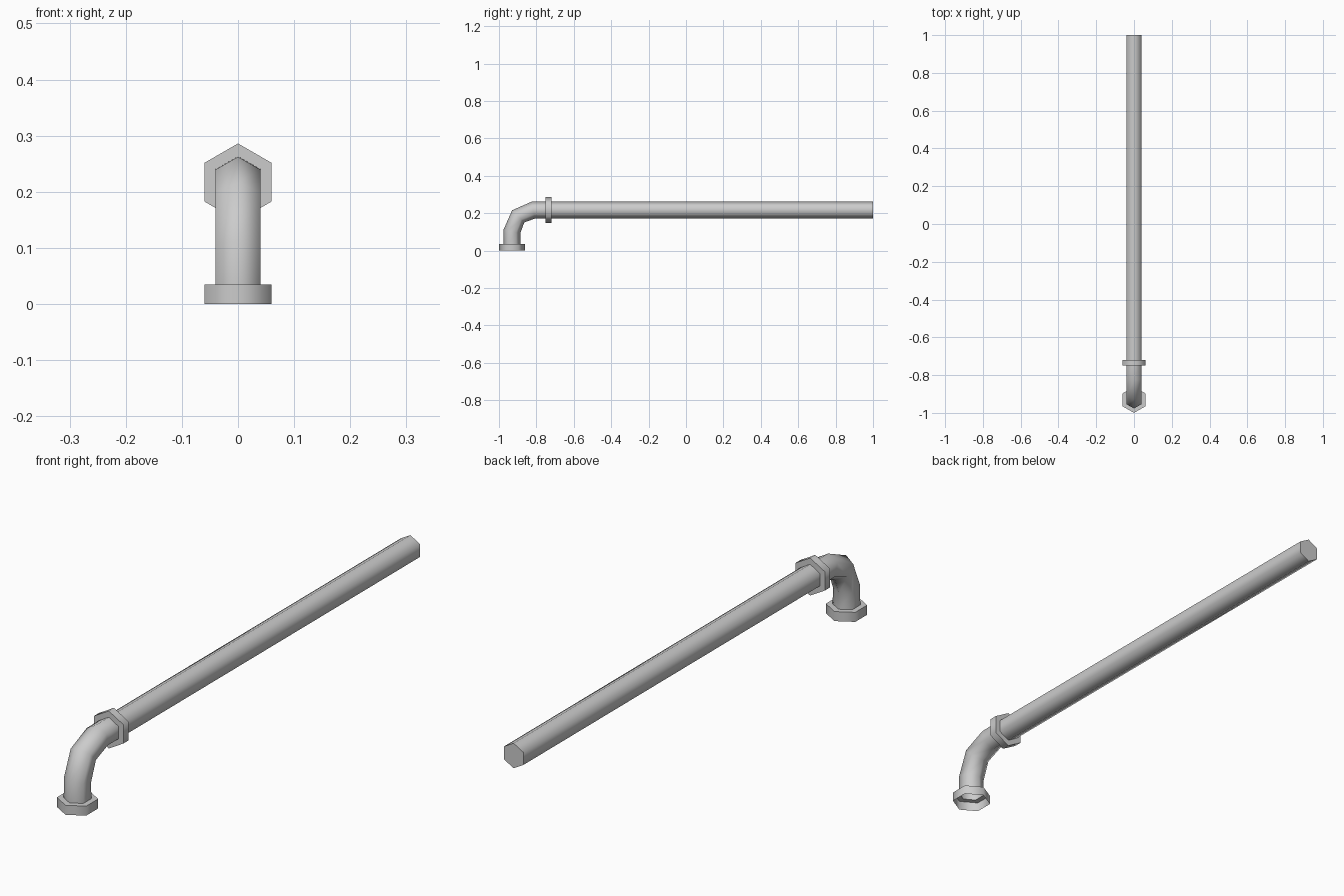
import bpy
import bmesh
import math
from mathutils import Vector

cube = bpy.data.objects.get("Cube")
if cube:
    bpy.data.objects.remove(cube, do_unlink=True)

SIDES = 6
PIPE_R, NUT_R = 0.046, 0.069
INLET_Y = NUT_R - 1          # axis of the upright end
AXIS_Z = 0.217               # axis of the long run
BEND_R = 0.115

metal = bpy.data.materials.new("grey metal")
metal.use_nodes = True
GREY = (0.6, 0.6, 0.6, 1)
metal.diffuse_color = GREY
metal.node_tree.nodes["Principled BSDF"].inputs["Base Color"].default_value = GREY


def sweep(name, stations, cap_end=False):
    """Join hexagonal rings given as (y, z, heading in degrees, radius)."""
    bm = bmesh.new()
    rings = []
    for y, z, heading, radius in stations:
        a = math.radians(heading)
        outer = Vector((0, -math.cos(a), math.sin(a)))
        ring = []
        for k in range(SIDES):
            t = math.tau * k / SIDES
            spoke = outer * math.cos(t) + Vector((math.sin(t), 0, 0))
            ring.append(bm.verts.new(Vector((0, y, z)) + spoke * radius))
        rings.append(ring)
    for a, b in zip(rings, rings[1:]):
        for k in range(SIDES):
            n = (k + 1) % SIDES
            bm.faces.new((a[k], a[n], b[n], b[k]))
    if cap_end:
        bm.faces.new(rings[-1])
    bmesh.ops.remove_doubles(bm, verts=bm.verts, dist=1e-5)
    mesh = bpy.data.meshes.new(name)
    bm.to_mesh(mesh)
    bm.free()
    mesh.materials.append(metal)
    obj = bpy.data.objects.new(name, mesh)
    bpy.context.collection.objects.link(obj)
    bpy.ops.object.select_all(action='DESELECT')
    obj.select_set(True)
    bpy.context.view_layer.objects.active = obj
    bpy.ops.object.shade_smooth_by_angle(angle=math.radians(65))
    return obj


# Base nut, open underneath
sweep("base_nut", [
    (INLET_Y, 0, 0, NUT_R),
    (INLET_Y, 0.035, 0, NUT_R),
    (INLET_Y, 0.035, 0, PIPE_R),
])

# Elbow with two bend segments, mitred at its ends
bend = []
for angle, tilt in ((0, 11.25), (45, 45), (90, 78.75)):
    a = math.radians(angle)
    bend.append((INLET_Y + BEND_R * (1 - math.cos(a)),
                 AXIS_Z - BEND_R * (1 - math.sin(a)), tilt, PIPE_R))
sweep("elbow", [(INLET_Y, 0.035, 0, PIPE_R)] + bend
      + [(-0.735, AXIS_Z, 90, PIPE_R)])

# Collar nut between elbow and long pipe
sweep("collar_nut", [
    (-0.75, AXIS_Z, 90, PIPE_R),
    (-0.75, AXIS_Z, 90, NUT_R),
    (-0.72, AXIS_Z, 90, NUT_R),
    (-0.72, AXIS_Z, 90, PIPE_R),
])

# Long pipe with a closed far end
sweep("long_pipe", [
    (-0.735, AXIS_Z, 90, PIPE_R),
    (1, AXIS_Z, 90, PIPE_R),
], cap_end=True)
